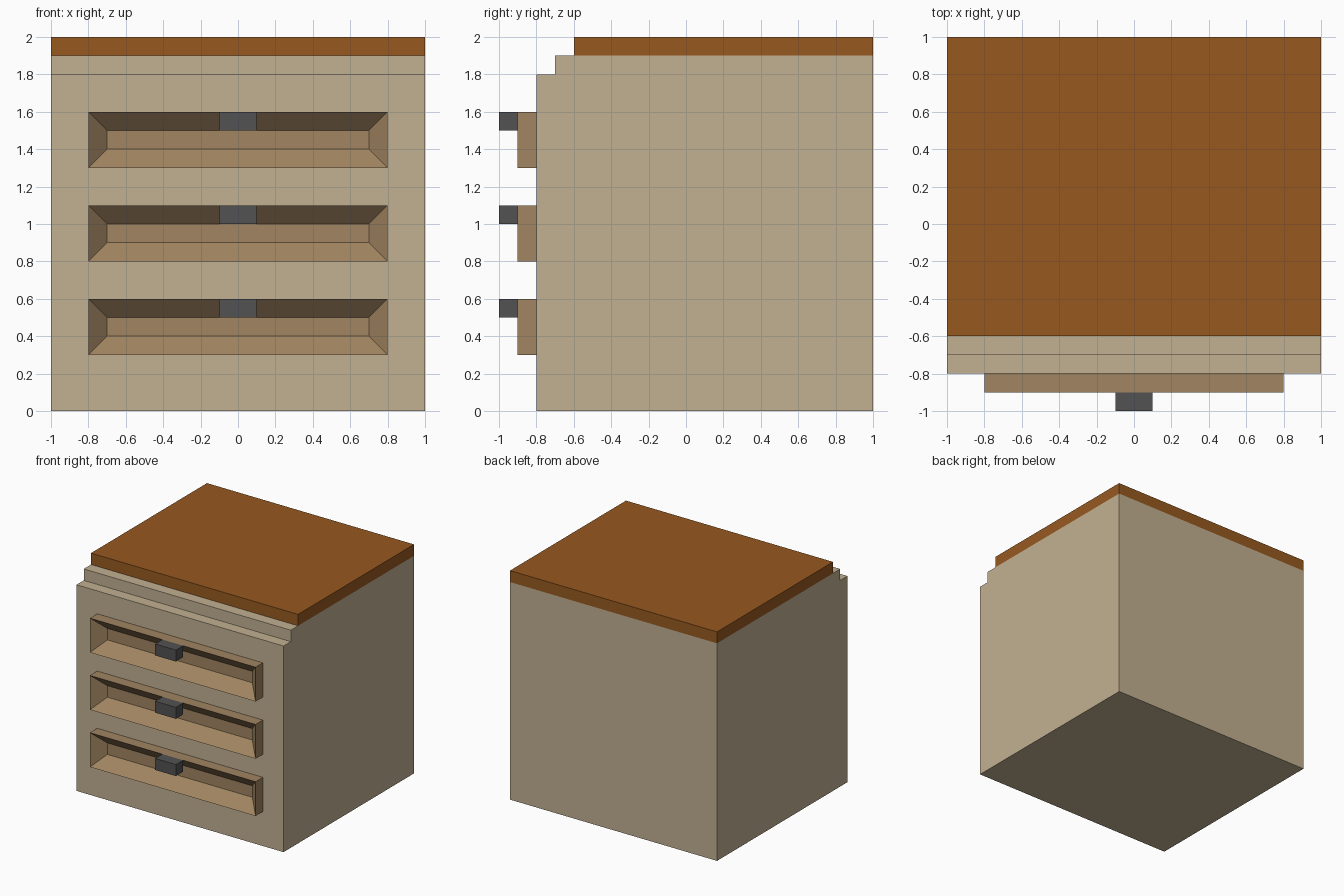
import bpy, bmesh
from mathutils import Vector

if "Cube" in bpy.data.objects:
    bpy.data.objects.remove(bpy.data.objects["Cube"])


def material(name, rgb):
    """Flat material from 0-255 display colour."""
    lin = [((c / 255 + 0.055) / 1.055) ** 2.4 for c in rgb]
    m = bpy.data.materials.new(name)
    m.diffuse_color = (*lin, 1)
    m.use_nodes = True
    m.node_tree.nodes["Principled BSDF"].inputs["Base Color"].default_value = m.diffuse_color
    return m


def finish(bm, name, mat):
    bmesh.ops.recalc_face_normals(bm, faces=bm.faces[:])
    me = bpy.data.meshes.new(name)
    bm.to_mesh(me)
    bm.free()
    me.materials.append(mat)
    ob = bpy.data.objects.new(name, me)
    bpy.context.collection.objects.link(ob)
    return ob


def box_mesh(x, y, z):
    bm = bmesh.new()
    bmesh.ops.create_cube(bm, size=1)
    for v in bm.verts:
        v.co = Vector([a + (b - a) * (c + 0.5) for (a, b), c in zip((x, y, z), v.co)])
    return bm


cream = material("cream wood", (194, 177, 146))
brown = material("brown top wood", (151, 89, 32))
tan = material("tan drawer wood", (161, 133, 97))
grey = material("dark grey metal", (82, 82, 82))

# Cabinet body: stepped side profile extruded across the width
profile = [(-0.8, 0), (1, 0), (1, 1.9), (-0.7, 1.9), (-0.7, 1.8), (-0.8, 1.8)]
bm = bmesh.new()
side = bm.faces.new([bm.verts.new((-1, y, z)) for y, z in profile])
ext = bmesh.ops.extrude_face_region(bm, geom=[side], use_keep_orig=True)
bmesh.ops.translate(bm, vec=(2, 0, 0),
                    verts=[g for g in ext["geom"] if isinstance(g, bmesh.types.BMVert)])
finish(bm, "cabinet_body", cream)

# Top board
finish(box_mesh((-1, 1), (-0.6, 1), (1.9, 2)), "top_board", brown)

# Drawers with a recessed slot, each with a handle above the slot
for i, z in enumerate((0.3, 0.8, 1.3), 1):
    bm = box_mesh((-0.8, 0.8), (-0.9, -0.8), (z, z + 0.3))
    bm.normal_update()
    front = min(bm.faces, key=lambda f: f.calc_center_median().y)
    bmesh.ops.inset_region(bm, faces=[front], thickness=0.1, use_even_offset=True)
    bmesh.ops.translate(bm, verts=front.verts[:], vec=(0, 0.097, 0))
    finish(bm, f"drawer_{i}", tan)
    finish(box_mesh((-0.1, 0.1), (-1, -0.9), (z + 0.2, z + 0.3)), f"handle_{i}", grey)
